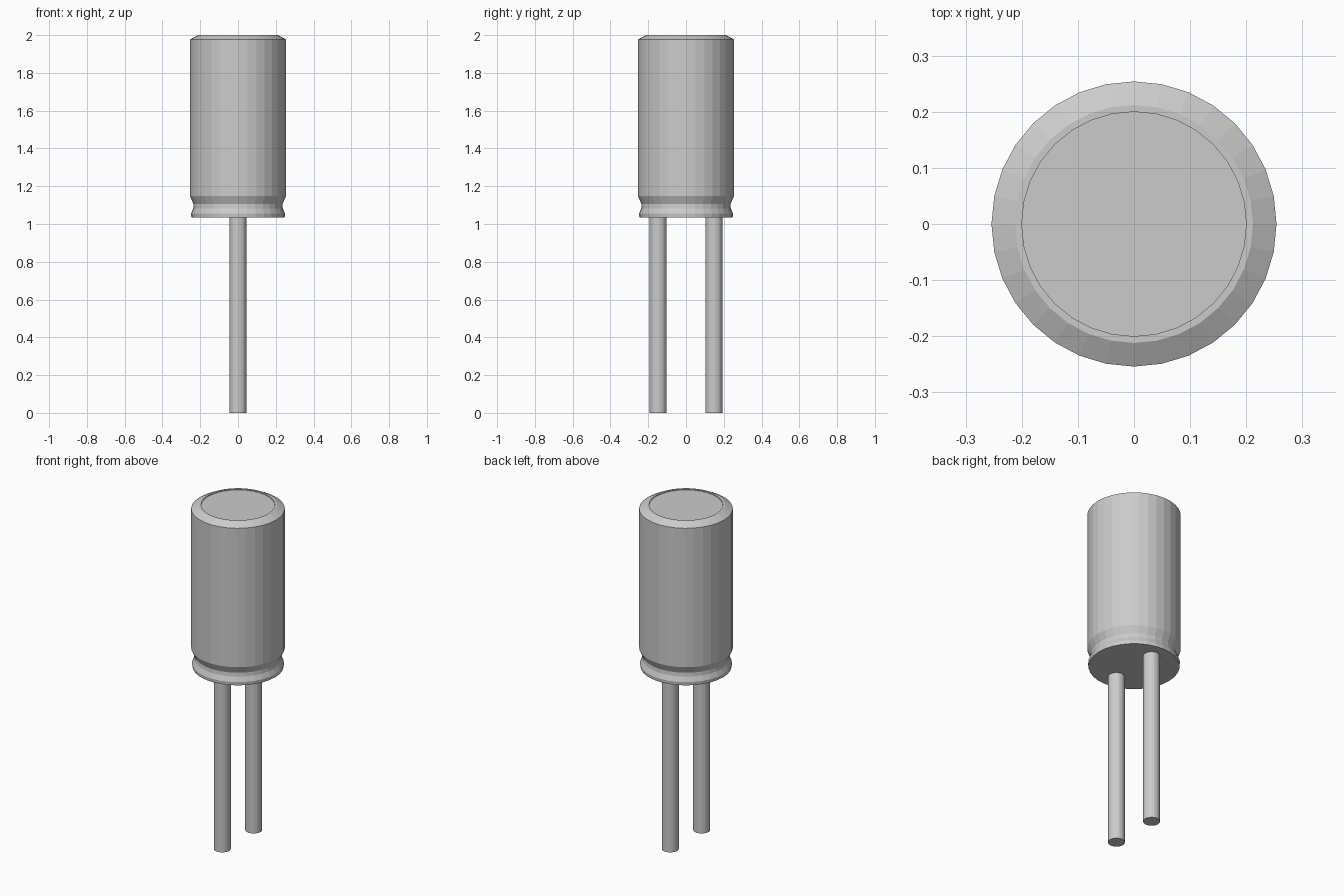
import bpy, bmesh, math

if "Cube" in bpy.data.objects:
    bpy.data.objects.remove(bpy.data.objects["Cube"])

SIDES = 32


def lathe(name, profile, x=0.0, y=0.0):
    """Revolve (radius, z) points around a vertical axis, capping both ends."""
    bm = bmesh.new()
    rings = []
    for r, z in profile:
        rings.append([bm.verts.new((x + r * math.cos(2 * math.pi * i / SIDES),
                                    y + r * math.sin(2 * math.pi * i / SIDES), z))
                      for i in range(SIDES)])
    for a, b in zip(rings, rings[1:]):
        for i in range(SIDES):
            j = (i + 1) % SIDES
            bm.faces.new((a[i], a[j], b[j], b[i]))
    bm.faces.new(rings[0][::-1])
    bm.faces.new(rings[-1])
    mesh = bpy.data.meshes.new(name)
    bm.to_mesh(mesh)
    bm.free()
    obj = bpy.data.objects.new(name, mesh)
    bpy.context.collection.objects.link(obj)
    return obj


# Can: flat base, crimped groove, straight wall, bevelled rim, shallow top recess
lathe("can_body", [
    (0.247, 1.035), (0.249, 1.055), (0.237, 1.083), (0.235, 1.105),
    (0.254, 1.147), (0.254, 1.977), (0.212, 2.0), (0.2, 2.0), (0.2, 1.995),
])

# Two wire leads
for label, side in (("front", -1), ("back", 1)):
    lathe(label + "_lead", [(0.046, 0.0), (0.046, 1.04)], y=side * 0.148)
